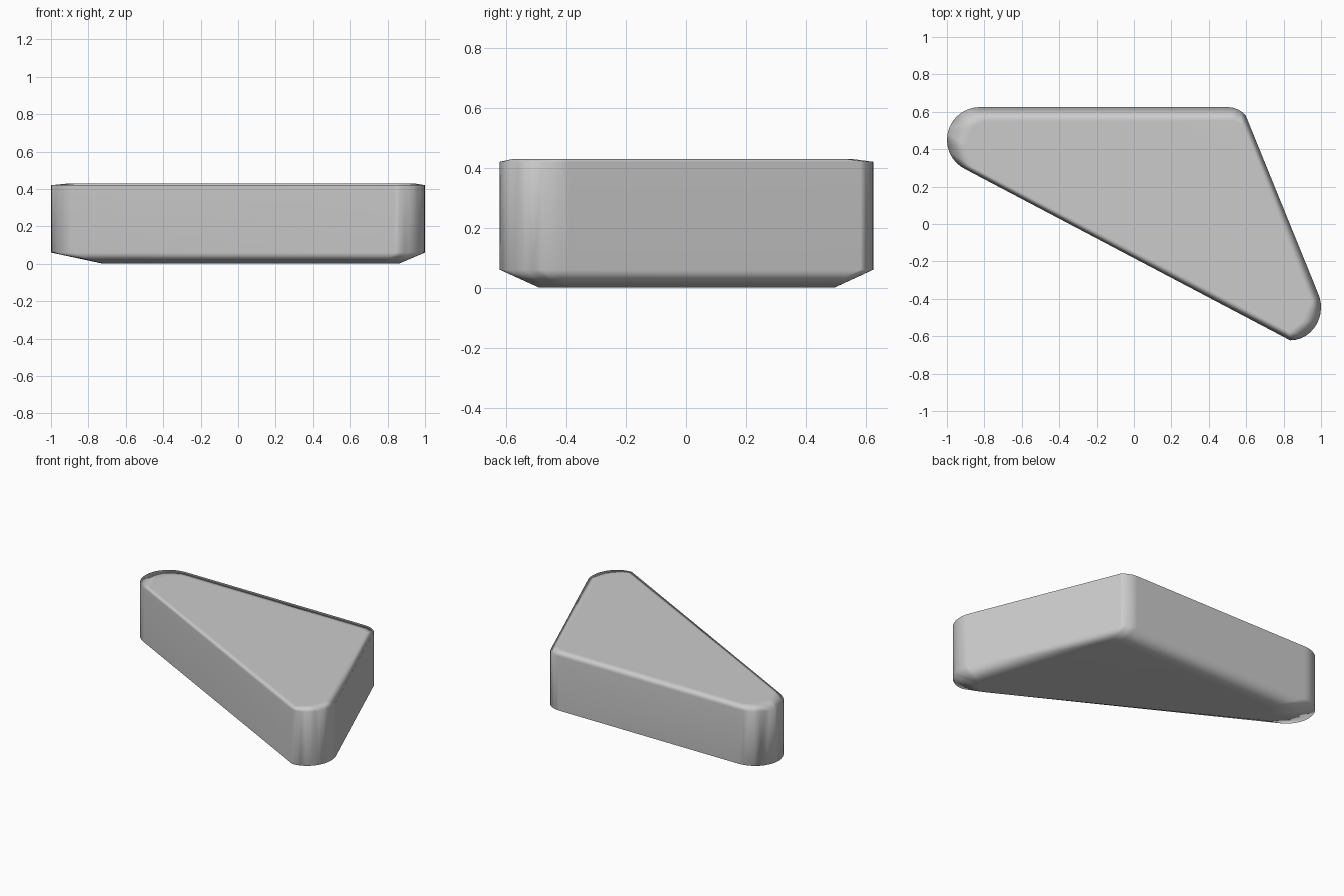
import bpy, bmesh
from math import cos, sin, radians

if "Cube" in bpy.data.objects:
    bpy.data.objects.remove(bpy.data.objects["Cube"])


def arc(cx, cy, rx, ry, a0, a1, n):
    """Points along an arc, angles in degrees."""
    return [(cx + rx * cos(radians(a0 + (a1 - a0) * i / n)),
             cy + ry * sin(radians(a0 + (a1 - a0) * i / n))) for i in range(n + 1)]


# Rounded triangular outline of the walls
outline = (arc(-0.825, 0.45, 0.175, 0.175, 90, 246, 14)
           + arc(0.835, -0.445, 0.165, 0.177, -90, 28, 12)
           + arc(0.5, 0.495, 0.13, 0.13, 42, 90, 5))

# Smaller flat faces: underside and slightly crowned top
underside = [(-0.66, 0.49), (-0.72, 0.43), (-0.71, 0.32), (0.78, -0.49),
             (0.84, -0.47), (0.86, -0.42), (0.585, 0.46), (0.53, 0.495)]
top = [(-0.8, 0.55), (-0.86, 0.52), (-0.9, 0.42), (-0.85, 0.3), (0.83, -0.575),
       (0.9, -0.52), (0.94, -0.42), (0.575, 0.53), (0.53, 0.55)]

# All layers form one convex block
bm = bmesh.new()
for ring, z in ((underside, 0), (outline, 0.06), (outline, 0.42), (top, 0.43)):
    for x, y in ring:
        bm.verts.new((x, y, z))
bmesh.ops.convex_hull(bm, input=bm.verts[:])
bmesh.ops.dissolve_limit(bm, angle_limit=radians(0.5), verts=bm.verts[:], edges=bm.edges[:])
bmesh.ops.recalc_face_normals(bm, faces=bm.faces[:])
for f in bm.faces:
    f.smooth = True

mesh = bpy.data.meshes.new("wedge_block")
bm.to_mesh(mesh)
bm.free()
block = bpy.data.objects.new("wedge_block", mesh)
bpy.context.collection.objects.link(block)

# Keep the large faces flat while the edges shade softly
weighted = block.modifiers.new("soft_edges", 'WEIGHTED_NORMAL')
weighted.weight = 60
